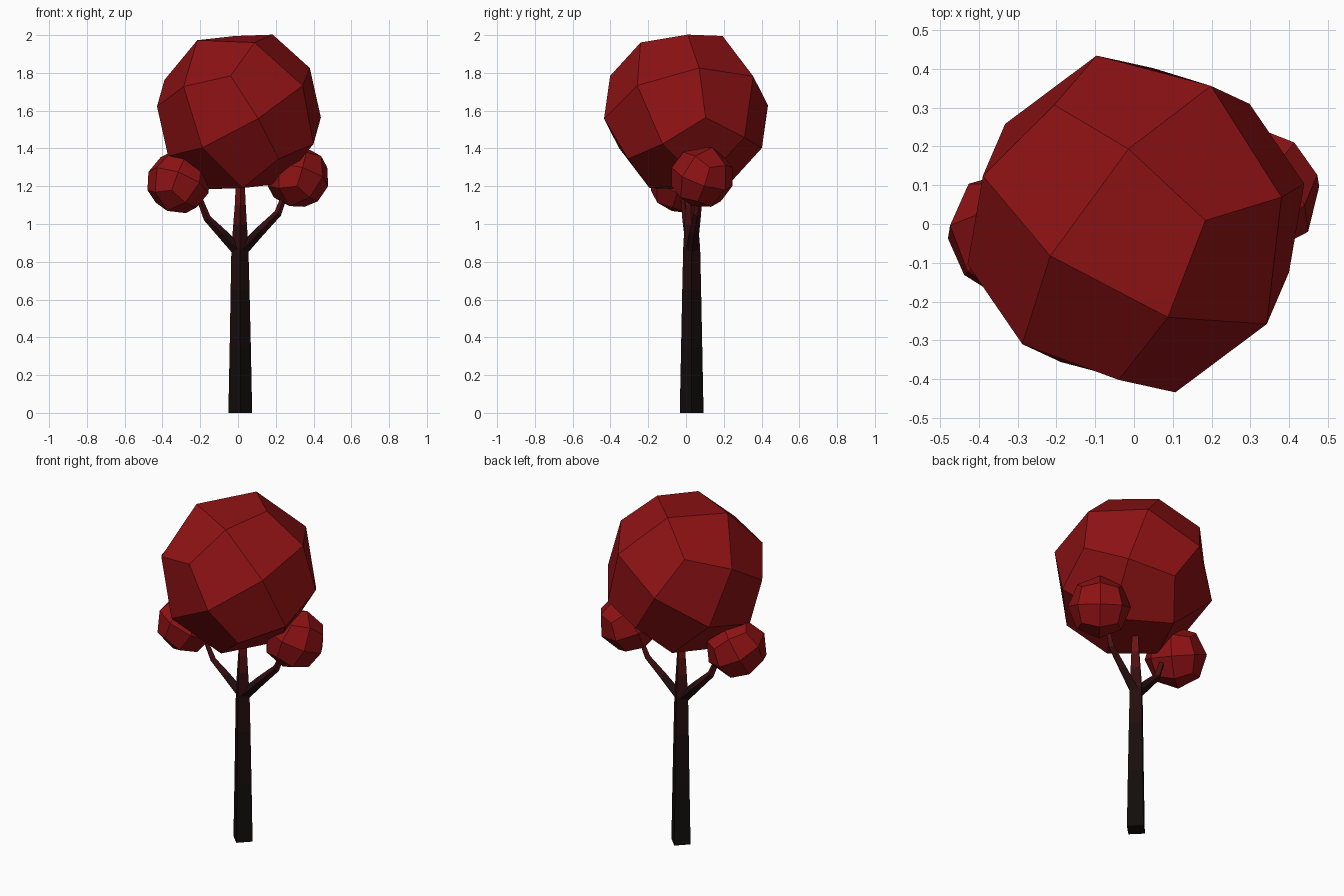
import bpy, bmesh
from math import cos, sin, pi
from mathutils import Vector, Matrix

if "Cube" in bpy.data.objects:
    bpy.data.objects.remove(bpy.data.objects["Cube"])


def material(name, rgb):
    m = bpy.data.materials.new(name)
    m.diffuse_color = (*rgb, 1)
    m.use_nodes = True
    m.node_tree.nodes["Principled BSDF"].inputs["Base Color"].default_value = m.diffuse_color
    return m


RED = material("foliage_red", (0.27, 0.006, 0.007))
# bark fades from near black at the ground to red below the crown
BARK = [material(f"bark_{i}", c) for i, c in enumerate([
    (0.006, 0.004, 0.004), (0.009, 0.004, 0.004), (0.016, 0.004, 0.004),
    (0.035, 0.004, 0.005), (0.075, 0.005, 0.005), (0.15, 0.006, 0.006)])]


def finish(name, bm, mats):
    bmesh.ops.recalc_face_normals(bm, faces=bm.faces)
    me = bpy.data.meshes.new(name)
    bm.to_mesh(me)
    bm.free()
    for m in mats:
        me.materials.append(m)
    ob = bpy.data.objects.new(name, me)
    bpy.context.collection.objects.link(ob)
    return ob


def leaf_ball(name, center, radius, a, b):
    """Cube subdivided once, rounded to a ball, turned to axes a and b."""
    a = Vector(a).normalized()
    b = Vector(b)
    b = (b - a * b.dot(a)).normalized()
    turn = Matrix((a, b, a.cross(b))).transposed()
    bm = bmesh.new()
    bmesh.ops.create_cube(bm, size=2)
    bmesh.ops.subdivide_edges(bm, edges=bm.edges[:], cuts=1, use_grid_fill=True)
    for v in bm.verts:
        v.co = Vector(center) + turn @ v.co.normalized() * radius
    return finish(name, bm, [RED])


def limb(name, rings, bands):
    """Four-sided tapering limb; rings are (x, y, z, radius)."""
    pts = [Vector(r[:3]) for r in rings]
    bm = bmesh.new()
    loops = []
    for i, p in enumerate(pts):
        t = (pts[min(i + 1, len(pts) - 1)] - pts[max(i - 1, 0)]).normalized()
        u = Vector((0, 1, 0))
        u = (u - t * u.dot(t)).normalized()
        w = u.cross(t)
        loops.append([bm.verts.new(p + rings[i][3] * (u * cos(k * pi / 2) + w * sin(k * pi / 2)))
                      for k in range(4)])
    for i in range(len(loops) - 1):
        for k in range(4):
            f = bm.faces.new((loops[i][k], loops[i][(k + 1) % 4],
                              loops[i + 1][(k + 1) % 4], loops[i + 1][k]))
            f.material_index = bands[i]
    bm.faces.new(loops[0]).material_index = bands[0]
    bm.faces.new(loops[-1]).material_index = bands[-1]
    return finish(name, bm, BARK)


# foliage
leaf_ball("crown", (0.005, 0, 1.593), 0.447, (-0.215, -0.08, 0.37), (0.34, -0.27, 0.16))
leaf_ball("right_leaf_ball", (0.315, 0.085, 1.25), 0.17, (0.55, 0.7, -0.4), (0.7, -0.55, 0))
leaf_ball("left_leaf_ball", (-0.315, -0.025, 1.22), 0.17, (-0.35, -0.3, -0.88), (-0.65, 0.75, 0))

# trunk
limb("trunk", [(0.012, 0.03, 0, 0.063), (0.012, 0.03, 0.35, 0.056), (0.011, 0.03, 0.65, 0.050),
               (0.010, 0.03, 0.87, 0.045), (0.011, 0.028, 1.0, 0.036),
               (0.012, 0.027, 1.1, 0.029), (0.012, 0.026, 1.25, 0.022)], [0, 1, 2, 3, 4, 5])

# branches
limb("left_branch", [(0.0, 0.03, 0.86, 0.032), (-0.09, 0.015, 0.955, 0.026),
                     (-0.163, 0.0, 1.03, 0.020), (-0.21, -0.012, 1.15, 0.015)], [2, 3, 4])
limb("right_branch", [(0.02, 0.03, 0.86, 0.032), (0.12, 0.045, 0.965, 0.026),
                      (0.21, 0.06, 1.055, 0.020), (0.25, 0.072, 1.16, 0.015)], [2, 3, 4])
